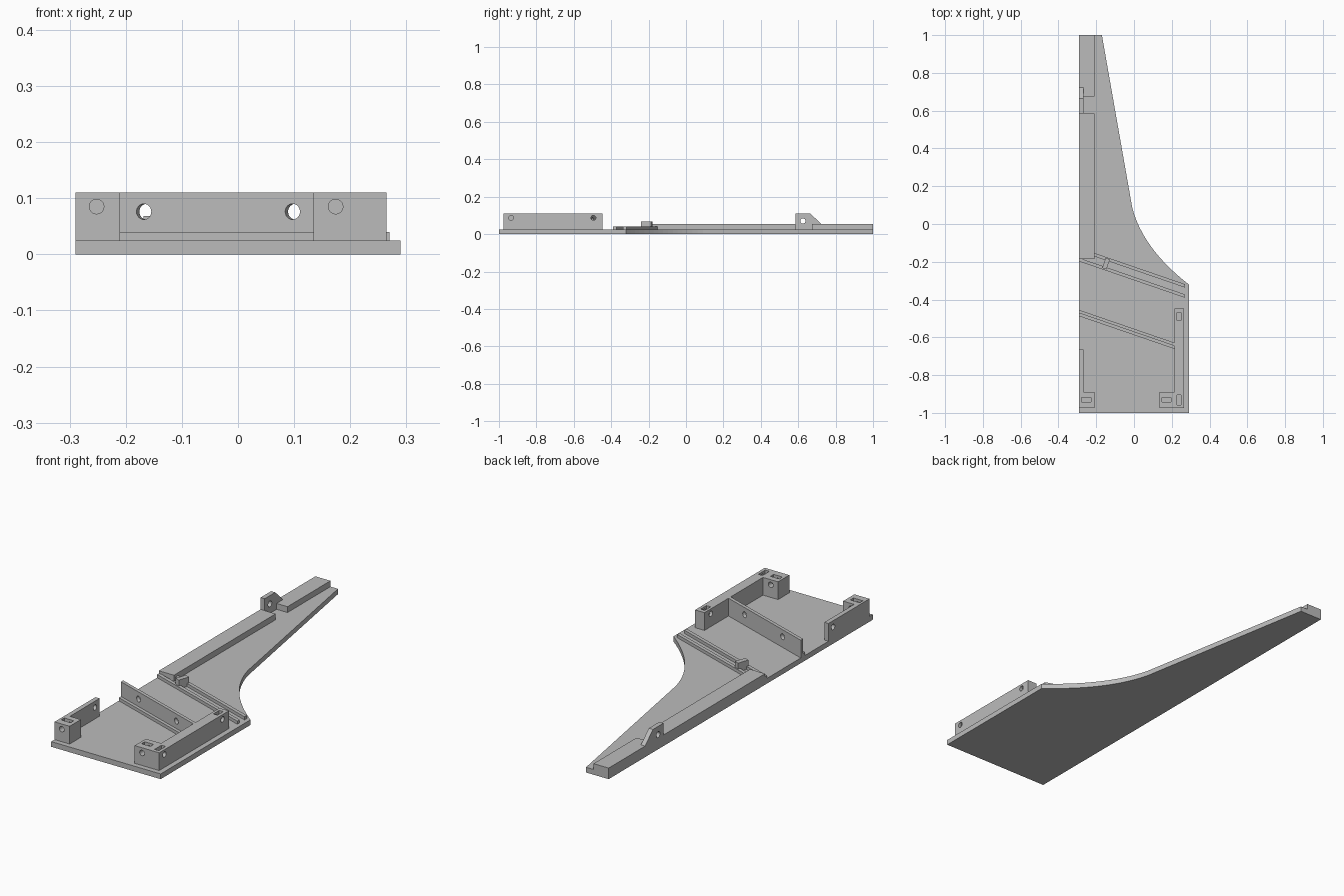
import bpy, bmesh, math
from mathutils import Matrix, Vector

if "Cube" in bpy.data.objects:
    bpy.data.objects.remove(bpy.data.objects["Cube"])

grey = bpy.data.materials.new("plain grey")
grey.use_nodes = True
colour = (0.5, 0.5, 0.5, 1)
grey.diffuse_color = colour
grey.node_tree.nodes["Principled BSDF"].inputs["Base Color"].default_value = colour

FLOOR, TOP, LEFT = 0.025, 0.11, -0.29
SLOPE = -0.344
TILT = math.atan(SLOPE)
FRONT, CORNER = -0.975, -0.89


def finish(bm, name):
    bmesh.ops.recalc_face_normals(bm, faces=bm.faces)
    mesh = bpy.data.meshes.new(name)
    bm.to_mesh(mesh)
    bm.free()
    mesh.materials.append(grey)
    obj = bpy.data.objects.new(name, mesh)
    bpy.context.collection.objects.link(obj)
    return obj


def prism(name, outline, low, high, along_x=False):
    """Extrude an outline upward, or a (y, z) outline along x."""
    bm = bmesh.new()
    axis = Vector((1, 0, 0)) if along_x else Vector((0, 0, 1))
    points = [(low, a, b) if along_x else (a, b, low) for a, b in outline]
    face = bm.faces.new([bm.verts.new(p) for p in points])
    extruded = bmesh.ops.extrude_face_region(bm, geom=[face])["geom"]
    verts = [g for g in extruded if isinstance(g, bmesh.types.BMVert)]
    bmesh.ops.translate(bm, verts=verts, vec=axis * (high - low))
    return finish(bm, name)


def rect(x0, x1, y0, y1):
    return [(x0, y0), (x1, y0), (x1, y1), (x0, y1)]


def slanted(x0, x1, back, width):
    """Strip running parallel to the slanted ribs; back is its y at the left edge."""
    a, b = (back + SLOPE * (x - LEFT) for x in (x0, x1))
    return [(x0, a - width), (x1, b - width), (x1, b), (x0, a)]


def rod(centre, radius, length, axis):
    bm = bmesh.new()
    turn = Vector(axis).to_track_quat('Z', 'Y').to_matrix().to_4x4()
    bmesh.ops.create_cone(bm, cap_ends=True, segments=24, radius1=radius, radius2=radius,
                          depth=length, matrix=Matrix.Translation(centre) @ turn)
    return finish(bm, "hole_cutter")


def slot(x0, x1, y0, y1):
    return prism("slot_cutter", rect(x0, x1, y0, y1), 0.06, TOP + 0.02)


def cut(obj, cutters):
    bpy.context.view_layer.objects.active = obj
    for cutter in cutters:
        cutter.hide_render = True
        mod = obj.modifiers.new("cut", 'BOOLEAN')
        mod.operation, mod.solver, mod.object = 'DIFFERENCE', 'EXACT', cutter
        bpy.ops.object.modifier_apply(modifier=mod.name)
        bpy.data.objects.remove(cutter)


# Base plate with a concave shoulder
start, bend, end = Vector((-0.01, 0.09)), Vector((0.045, -0.13)), Vector((0.29, -0.32))
shoulder = []
for i in range(17):
    t = i / 16
    shoulder.append(tuple(end * (1 - t) ** 2 + bend * 2 * t * (1 - t) + start * t * t))
prism("base_plate", [(LEFT, -1), (0.29, -1)] + shoulder + [(-0.17, 1), (LEFT, 1)], 0, FLOOR)

# Edge rails on either side of the bracket gap
prism("long_rail", rect(LEFT, -0.21, -0.185, 0.585), FLOOR, 0.053)
prism("end_rail", rect(LEFT, -0.21, 0.675, 1), FLOOR, 0.053)

# Upright bracket with a sloping back
bracket = prism("bracket", [(0.585, FLOOR), (0.73, FLOOR), (0.73, 0.047), (0.665, TOP),
                            (0.585, TOP)], LEFT, -0.268, True)
cut(bracket, [rod((-0.28, 0.625, 0.07), 0.014, 0.1, (1, 0, 0))])

# Slanted ridges with a small bridging block
prism("rear_ridge", slanted(-0.21, 0.27, -0.126, 0.018), FLOOR, 0.04)
prism("front_ridge", slanted(LEFT, 0.27, -0.18, 0.018), FLOOR, 0.04)
block = prism("bridge_block", rect(-0.012, 0.012, -0.028, 0.028), FLOOR, 0.068)
block.matrix_world = Matrix.Translation((-0.148, -0.21, 0)) @ Matrix.Rotation(TILT, 4, 'Z')

# Slanted wall with a foot along its front
wall = prism("cross_wall", slanted(LEFT, 0.215, -0.455, 0.017), FLOOR, TOP)
prism("cross_wall_foot", slanted(LEFT, 0.215, -0.472, 0.016), FLOOR, 0.04)
normal = (-math.sin(TILT), math.cos(TILT), 0)
cut(wall, [rod((x, -0.463 + SLOPE * (x - LEFT), 0.076), 0.014, 0.1, normal)
           for x in (-0.165, 0.1)])

# Left side wall with its corner block
left_wall = prism("left_side_wall", [(LEFT, FRONT), (-0.21, FRONT), (-0.21, CORNER),
                                     (-0.268, CORNER), (-0.268, -0.665), (LEFT, -0.665)],
                  FLOOR, TOP)
cut(left_wall, [slot(-0.278, -0.228, -0.942, -0.918),
                rod((-0.252, -0.93, 0.085), 0.013, 0.2, (0, 1, 0)),
                rod((-0.28, -0.7, 0.08), 0.013, 0.1, (1, 0, 0))])

# Right side wall with its corner block
right_wall = prism("right_side_wall", [(0.135, FRONT), (0.265, FRONT), (0.265, -0.447),
                                       (0.215, -0.447), (0.215, CORNER), (0.135, CORNER)],
                   FLOOR, TOP)
cut(right_wall, [slot(0.228, 0.25, -0.512, -0.468),
                 slot(0.228, 0.25, -0.957, -0.905),
                 slot(0.148, 0.195, -0.942, -0.918),
                 rod((0.174, -0.93, 0.085), 0.013, 0.2, (0, 1, 0)),
                 rod((0.26, -0.935, 0.087), 0.013, 0.06, (1, 0, 0)),
                 rod((0.24, -0.495, 0.087), 0.013, 0.1, (1, 0, 0))])
